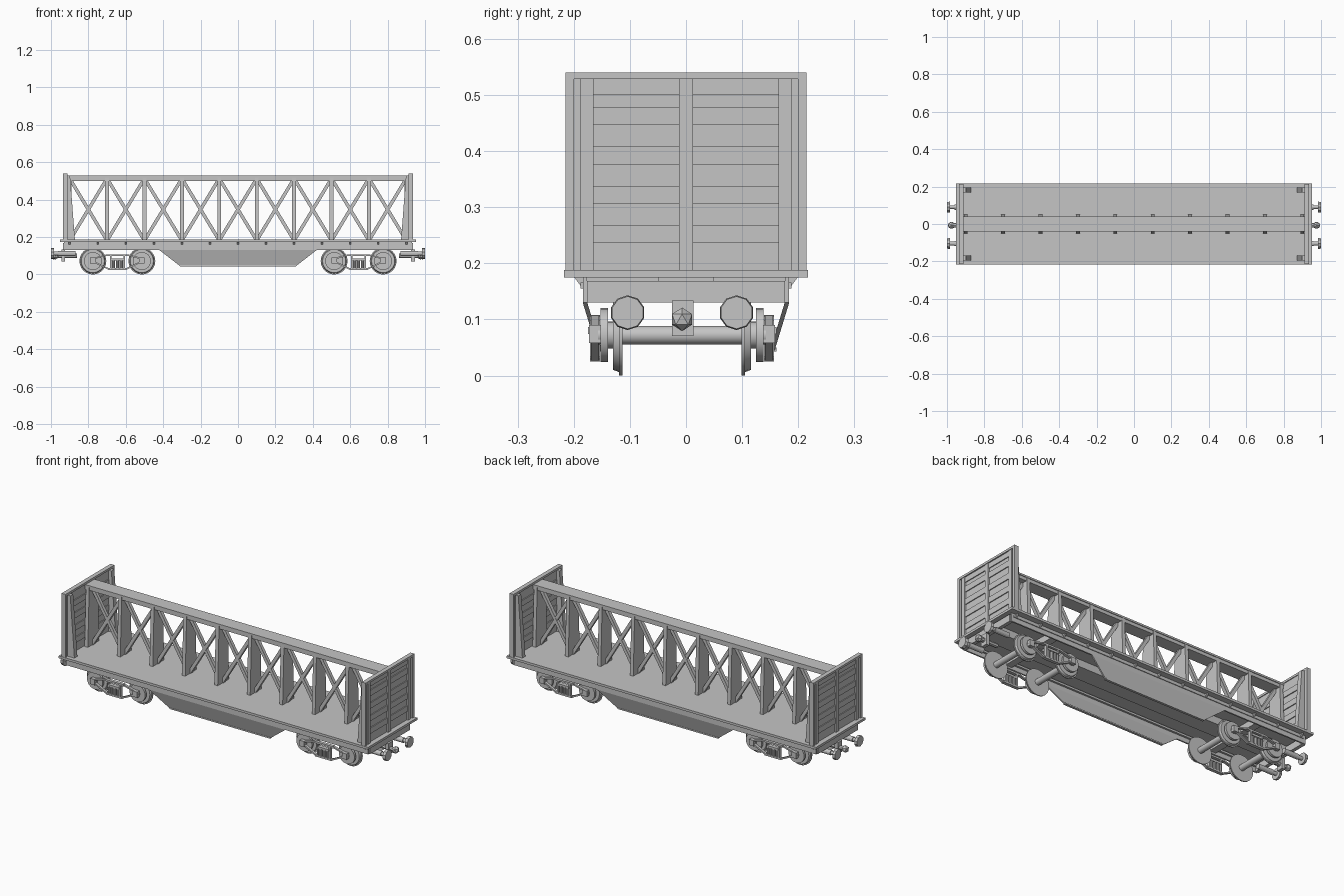
import bpy, bmesh, math
from mathutils import Matrix, Vector

if "Cube" in bpy.data.objects:
    bpy.data.objects.remove(bpy.data.objects["Cube"])

grey = bpy.data.materials.new("wagon grey")
grey.diffuse_color = (0.56, 0.56, 0.56, 1)
grey.use_nodes = True
grey.node_tree.nodes["Principled BSDF"].inputs["Base Color"].default_value = grey.diffuse_color
OFF = -0.007          # running gear sits slightly off the centre line
SIGNS = (-1, 1)


def finish(name, bm, smooth=False):
    bmesh.ops.recalc_face_normals(bm, faces=bm.faces)
    me = bpy.data.meshes.new(name)
    bm.to_mesh(me)
    bm.free()
    ob = bpy.data.objects.new(name, me)
    me.materials.append(grey)
    bpy.context.collection.objects.link(ob)
    if smooth:
        bpy.ops.object.select_all(action='DESELECT')
        bpy.context.view_layer.objects.active = ob
        ob.select_set(True)
        bpy.ops.object.shade_smooth_by_angle(angle=math.radians(30))
    return ob


def box(bm, x0, x1, y0, y1, z0, z1):
    m = Matrix.Translation(((x0 + x1) / 2, (y0 + y1) / 2, (z0 + z1) / 2))
    m = m @ Matrix.Diagonal((abs(x1 - x0), abs(y1 - y0), abs(z1 - z0), 1))
    bmesh.ops.create_cube(bm, size=1, matrix=m)


def cyl(bm, a, b, r, r2=None, seg=16):
    a, b = Vector(a), Vector(b)
    d = b - a
    m = Matrix.Translation((a + b) / 2) @ d.to_track_quat('Z', 'Y').to_matrix().to_4x4()
    bmesh.ops.create_cone(bm, cap_ends=True, segments=seg, radius1=r,
                          radius2=r if r2 is None else r2, depth=d.length, matrix=m)


def strut(bm, a, b, w, t):
    """Flat bar from a to b, w wide in the side plane and t thick across it."""
    a, b = Vector(a), Vector(b)
    d = (b - a).normalized()
    side = d.cross(Vector((0, 1, 0))).normalized()
    rot = Matrix((side, d.cross(side), d)).transposed().to_4x4()
    m = Matrix.Translation((a + b) / 2) @ rot @ Matrix.Diagonal((w, t, (b - a).length, 1))
    bmesh.ops.create_cube(bm, size=1, matrix=m)


def loft(bm, p, q):
    """Solid between two matching outlines."""
    u = [bm.verts.new(v) for v in p]
    v = [bm.verts.new(w) for w in q]
    n = len(u)
    bm.faces.new(u)
    bm.faces.new(v[::-1])
    for i in range(n):
        bm.faces.new((u[i], v[i], v[(i + 1) % n], u[(i + 1) % n]))


# Deck
bm = bmesh.new()
box(bm, -0.953, 0.953, -0.217, 0.217, 0.175, 0.188)
finish("deck", bm)

# Underframe: centre sill, side sills with flanges, end and bogie cross beams
bm = bmesh.new()
box(bm, -0.93, 0.93, -0.05, 0.05, 0.135, 0.175)
for s in SIGNS:
    box(bm, -0.93, 0.93, s * 0.176, s * 0.184, 0.13, 0.175)
    box(bm, -0.915, 0.915, s * 0.165, s * 0.188, 0.155, 0.166)
    box(bm, s * 0.915, s * 0.935, -0.176, 0.176, 0.13, 0.168)
    box(bm, s * 0.645 - 0.02, s * 0.645 + 0.02, -0.176, 0.176, 0.14, 0.175)
finish("underframe", bm)

# Fish-belly side plates leaning inwards
bm = bmesh.new()
for s in SIGNS:
    outline = [(-0.42, 0.184, 0.13), (-0.31, 0.158, 0.045),
               (0.31, 0.158, 0.045), (0.42, 0.184, 0.13)]
    loft(bm, [(x, s * y, z) for x, y, z in outline],
         [(x, s * (y - 0.008), z) for x, y, z in outline])
    box(bm, -0.31, 0.31, s * 0.148, s * 0.161, 0.043, 0.05)
finish("belly_plates", bm)

# Small brackets under the deck edge
bm = bmesh.new()
for i in range(-6, 7):
    for s in SIGNS:
        x = i * 0.15
        tri = [(s * 0.182, 0.176), (s * 0.2, 0.176), (s * 0.182, 0.152)]
        loft(bm, [(x - 0.005, y, z) for y, z in tri], [(x + 0.005, y, z) for y, z in tri])
finish("deck_brackets", bm)

# End bulkheads: panel, frame, columns, pressed ribs and inner props
for e, label in ((-1, "left"), (1, "right")):
    bm = bmesh.new()
    box(bm, e * 0.916, e * 0.924, -0.2, 0.2, 0.187, 0.535)
    box(bm, e * 0.912, e * 0.936, -0.215, 0.215, 0.528, 0.54)
    for s in SIGNS:
        box(bm, e * 0.912, e * 0.936, s * 0.2, s * 0.215, 0.187, 0.53)
        box(bm, e * 0.92, e * 0.933, s * 0.165, s * 0.189, 0.187, 0.53)
        pr = [(0.918, 0.187), (0.872, 0.187), (0.898, 0.528), (0.918, 0.528)]
        loft(bm, [(e * x, s * 0.168, z) for x, z in pr],
             [(e * x, s * 0.194, z) for x, z in pr])
    box(bm, e * 0.92, e * 0.933, -0.0125, 0.0125, 0.187, 0.53)
    for k in range(4):
        z = 0.252 + 0.07 * k
        box(bm, e * 0.911, e * 0.929, -0.166, 0.166, z - 0.016, z + 0.016)
    box(bm, e * 0.92, e * 0.929, -0.166, 0.166, 0.5, 0.53)
    finish("bulkhead_" + label, bm)

# Centre truss: top chord, tapered posts
bm = bmesh.new()
box(bm, -0.916, 0.916, -0.04, 0.04, 0.518, 0.528)
box(bm, -0.916, 0.916, -0.036, 0.036, 0.5, 0.52)
finish("top_chord", bm)
posts = [-0.9 + 0.2 * i for i in range(10)]
bm = bmesh.new()
for x in posts:
    sec = [(-0.05, 0.187), (0.05, 0.187), (0.038, 0.526), (-0.038, 0.526)]
    loft(bm, [(x - 0.01, y, z) for y, z in sec], [(x + 0.01, y, z) for y, z in sec])
finish("truss_posts", bm)

# Crossed braces on the centre plane
bm = bmesh.new()
for x in posts[:-1]:
    strut(bm, (x + 0.005, 0, 0.19), (x + 0.195, 0, 0.505), 0.018, 0.02)
    strut(bm, (x + 0.195, 0, 0.19), (x + 0.005, 0, 0.505), 0.018, 0.018)
finish("cross_braces", bm)

# Buffers and couplers
for e, label in ((-1, "left"), (1, "right")):
    bm = bmesh.new()
    for s in SIGNS:
        y = OFF + s * 0.097
        cyl(bm, (e * 0.87, y, 0.112), (e * 0.96, y, 0.112), 0.014, seg=12)
        cyl(bm, (e * 0.955, y, 0.112), (e * 0.99, y, 0.112), 0.01, seg=12)
        cyl(bm, (e * 0.985, y, 0.112), (e * 1.0, y, 0.112), 0.031, 0.029, seg=10)
    finish("buffers_" + label, bm)
    bm = bmesh.new()
    box(bm, e * 0.925, e * 0.945, OFF - 0.018, OFF + 0.02, 0.07, 0.134)
    cyl(bm, (e * 0.86, OFF, 0.1), (e * 0.98, OFF, 0.1), 0.012, seg=8)
    bmesh.ops.create_icosphere(bm, subdivisions=1, radius=0.021,
                               matrix=Matrix.Translation((e * 0.976, OFF, 0.1)))
    finish("coupler_" + label, bm)

# Bogies
for e, label in ((-1, "left"), (1, "right")):
    cx = e * 0.645
    wheels, frame = bmesh.new(), bmesh.new()
    for w in SIGNS:
        x = cx + w * 0.131
        cyl(wheels, (x, OFF - 0.15, 0.072), (x, OFF + 0.15, 0.072), 0.0165)
        for s in SIGNS:
            # wheel flange, tread, hub and outer bearing disc
            def disc(y0, y1, r, r2=None):
                cyl(wheels, (x, OFF + s * y0, 0.072), (x, OFF + s * y1, 0.072), r, r2, 24)
            disc(0.106, 0.112, 0.072)
            disc(0.112, 0.123, 0.066, 0.062)
            disc(0.12, 0.137, 0.024)
            disc(0.132, 0.145, 0.048)
            box(frame, x - 0.014, x + 0.014, OFF + s * 0.145, OFF + s * 0.166, 0.058, 0.09)
    for s in SIGNS:
        y = OFF + s * 0.155
        y0, y1 = OFF + s * 0.146, OFF + s * 0.164
        # side frame: top bar, sagging lower bar and sloping links
        box(frame, cx - 0.06, cx + 0.06, y0, y1, 0.098, 0.108)
        box(frame, cx - 0.05, cx + 0.05, y0, y1, 0.025, 0.034)
        for w in SIGNS:
            strut(frame, (cx + w * 0.058, y, 0.103), (cx + w * 0.13, y, 0.085), 0.008, 0.014)
            strut(frame, (cx + w * 0.048, y, 0.03), (cx + w * 0.12, y, 0.065), 0.008, 0.014)
            box(frame, cx + w * 0.032, cx + w * 0.04, y0, y1, 0.03, 0.1)
        # spring nest
        for i in (-1, 0, 1):
            cyl(frame, (cx + i * 0.021, y, 0.032), (cx + i * 0.021, y, 0.078), 0.009, seg=10)
        box(frame, cx - 0.034, cx + 0.034, y0, OFF + s * 0.168, 0.074, 0.086)
    finish("wheelsets_" + label, wheels, True)
    finish("bogie_frame_" + label, frame)
